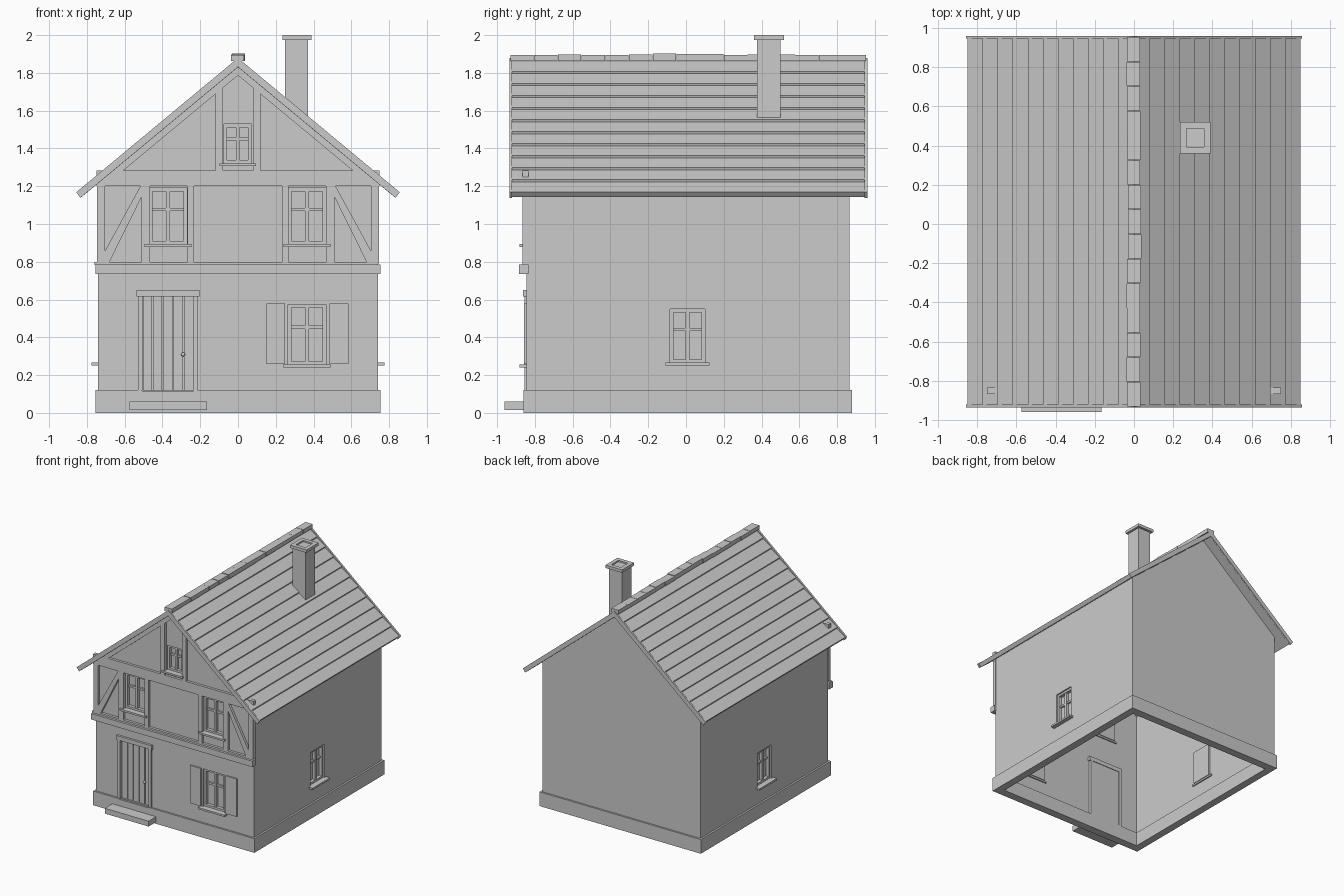
import bpy, bmesh, math, random
from mathutils import Vector

if "Cube" in bpy.data.objects:
    bpy.data.objects.remove(bpy.data.objects["Cube"])

random.seed(4)
grey = bpy.data.materials.new("light grey")
grey.diffuse_color = (0.6, 0.6, 0.6, 1)
grey.use_nodes = True
grey.node_tree.nodes["Principled BSDF"].inputs["Base Color"].default_value = grey.diffuse_color


def finish(name, bm):
    bmesh.ops.recalc_face_normals(bm, faces=bm.faces)
    me = bpy.data.meshes.new(name)
    bm.to_mesh(me)
    bm.free()
    ob = bpy.data.objects.new(name, me)
    bpy.context.collection.objects.link(ob)
    me.materials.append(grey)
    return ob


def box(name, x0, x1, y0, y1, z0, z1):
    bm = bmesh.new()
    bmesh.ops.create_cube(bm, size=1)
    for v in bm.verts:
        v.co = (x0 + (v.co.x + .5) * (x1 - x0), y0 + (v.co.y + .5) * (y1 - y0),
                z0 + (v.co.z + .5) * (z1 - z0))
    return finish(name, bm)


def extrude(name, pts, y0, y1):
    """Extrude an x-z outline along y."""
    bm = bmesh.new()
    f = bm.faces.new([bm.verts.new((x, y0, z)) for x, z in pts])
    r = bmesh.ops.extrude_face_region(bm, geom=[f])
    bmesh.ops.translate(bm, vec=(0, y1 - y0, 0),
                        verts=[v for v in r["geom"] if isinstance(v, bmesh.types.BMVert)])
    return finish(name, bm)


def cut(target, cutter):
    m = target.modifiers.new("opening", 'BOOLEAN')
    m.operation, m.object, m.solver = 'DIFFERENCE', cutter, 'EXACT'
    cutter.hide_render = True
    cutter.hide_set(True)
    cutter.display_type = 'WIRE'


SLOPE = 0.83
PEAK = 1.875            # top of the roof at the middle
FRONT, BACK, SIDE = -0.845, 0.865, 0.74
TIMBER = -0.866

# Hollow wall shell, open at the bottom
def gable(w, drop, z0):
    return [(-w, z0), (w, z0), (w, PEAK - drop - SLOPE * w), (0, PEAK - drop),
            (-w, PEAK - drop - SLOPE * w)]

walls = extrude("walls", gable(SIDE, 0.04, 0.03), FRONT, BACK)
T = 0.03
cut(walls, extrude("wall_hollow_cutter", gable(SIDE - T, 0.08, -0.1), FRONT + T, BACK - T))

# Plinth ring
plinth = box("plinth", -0.755, 0.755, -0.86, 0.88, 0, 0.12)
cut(plinth, box("plinth_hollow_cutter", -0.69, 0.69, -0.79, 0.81, -0.1, 0.2))


# Windows, built for the front wall or turned onto a side wall
def window(label, x0, x1, z0, z1, face, side=0):
    def part(name, a0, a1, d0, d1, h0, h1):
        # a runs along the wall, d is depth into the wall from its face
        if side:
            s = sorted((side * (SIDE - d0), side * (SIDE - d1)))
            return box(label + name, s[0], s[1], a0, a1, h0, h1)
        return box(label + name, a0, a1, face + d0, face + d1, h0, h1)

    cut(walls, part("_opening_cutter", x0, x1, -0.05, 0.08, z0, z1))
    f, xm, zm = 0.018, (x0 + x1) / 2, z0 + (z1 - z0) * 0.62
    part("_glass", x0, x1, 0.04, 0.046, z0, z1)
    part("_frame_left", x0, x0 + f, 0.012, 0.045, z0, z1)
    part("_frame_right", x1 - f, x1, 0.012, 0.045, z0, z1)
    part("_frame_top", x0 + f, x1 - f, 0.012, 0.045, z1 - f, z1)
    part("_frame_bottom", x0 + f, x1 - f, 0.012, 0.045, z0, z0 + f)
    part("_mullion", xm - 0.01, xm + 0.01, 0.018, 0.045, z0 + f, z1 - f)
    part("_glazing_bar", x0 + f, x1 - f, 0.024, 0.045, zm - 0.008, zm + 0.008)
    part("_sill", x0 - 0.024, x1 + 0.024, -0.036, 0.04, z0 - 0.014, z0 + 0.001)


window("lower_window", 0.265, 0.465, 0.255, 0.575, FRONT)
window("upper_left_window", -0.47, -0.27, 0.892, 1.19, FRONT)
window("upper_right_window", 0.265, 0.465, 0.892, 1.19, FRONT)
window("attic_window", -0.075, 0.072, 1.32, 1.53, FRONT)
window("right_wall_window", -0.085, 0.10, 0.265, 0.55, 0, 1)
window("left_wall_window", -0.085, 0.10, 0.265, 0.55, 0, -1)

# Shutters
for n, x in (("left", 0.15), ("right", 0.485)):
    box("shutter_" + n, x, x + 0.1, FRONT - 0.012, FRONT + 0.005, 0.258, 0.578)

# Door, its frame, knob and step
cut(walls, box("door_opening_cutter", -0.507, -0.235, -1, -0.77, 0.12, 0.615))
cut(plinth, box("door_base_cutter", -0.507, -0.235, -1, -0.83, 0.115, 0.2))
for i in range(5):
    x = -0.507 + i * 0.0544
    box("door_plank", x + 0.003, x + 0.0514, FRONT + 0.015, FRONT + 0.04, 0.12, 0.615)
box("door_backing", -0.507, -0.235, FRONT + 0.028, FRONT + 0.05, 0.12, 0.615)
for x0, x1 in ((-0.53, -0.505), (-0.237, -0.215)):
    box("door_post", x0, x1, FRONT - 0.01, FRONT + 0.055, 0.12, 0.62)
box("door_lintel", -0.537, -0.205, FRONT - 0.018, FRONT + 0.055, 0.615, 0.65)
bm = bmesh.new()
bmesh.ops.create_uvsphere(bm, u_segments=12, v_segments=8, radius=0.011)
bmesh.ops.translate(bm, verts=bm.verts, vec=(-0.29, FRONT + 0.008, 0.31))
knob = finish("door_knob", bm)
for p in knob.data.polygons:
    p.use_smooth = True
box("door_step", -0.575, -0.165, -0.96, -0.85, 0.015, 0.06)

# Timber frame: horizontal beams
TB = FRONT + 0.01
box("floor_beam", -0.755, 0.755, -0.885, TB, 0.735, 0.785)
box("floor_plate", -0.76, 0.74, TIMBER, TB, 0.783, 0.80)
box("attic_beam", -0.75, 0.75, TIMBER, TB, 1.2, 1.283)

# Timber frame: mirrored posts, braces and rafters
under = PEAK - 0.04
for s, n in ((-1, "left"), (1, "right")):
    for label, a, b, z0, z1 in (("corner_post", 0.703, 0.747, 0.79, 1.22),
                                ("outer_post", 0.467, 0.512, 0.79, 1.2),
                                ("inner_post", 0.232, 0.268, 0.79, 1.2)):
        x = sorted((s * a, s * b))
        box(label + "_" + n, x[0], x[1], TIMBER, TB, z0, z1)
    extrude("brace_" + n, [(s * x, z) for x, z in
            ((0.703, 0.86), (0.703, 0.80), (0.68, 0.80), (0.512, 1.14),
             (0.512, 1.2), (0.517, 1.2))], TIMBER, TB)
    extrude("king_post_" + n, [(s * 0.08, 1.28), (s * 0.12, 1.28),
            (s * 0.12, under - 0.1), (s * 0.08, under - 0.07)], TIMBER, TB)
    extrude("rafter_" + n, [(0, under), (s * 0.74, under - SLOPE * 0.74),
            (s * 0.67, under - 0.048 - SLOPE * 0.67), (0, under - 0.048)], TIMBER, TB)

# Roof: stepped courses on each slope, with end boards
ROWS, REACH = 11, 0.845
for s, n in ((-1, "left"), (1, "right")):
    pts = [(0, PEAK - 0.045)]
    w = REACH / ROWS
    for i in range(ROWS):
        pts += [(s * i * w, PEAK - 0.015 - SLOPE * i * w),
                (s * ((i + 1) * w + 0.004), PEAK - 0.003 - SLOPE * (i + 1) * w)]
    pts.append((s * (REACH - 0.018), PEAK - 0.045 - SLOPE * (REACH - 0.018)))
    extrude("roof_courses_" + n, pts, -0.925, 0.95)
    for y0, y1 in ((-0.935, -0.92), (0.945, 0.96)):
        extrude("end_board_" + n, [(0, PEAK + 0.004), (s * 0.856, PEAK + 0.004 - SLOPE * 0.856),
                (s * 0.834, PEAK - 0.044 - SLOPE * 0.834), (0, PEAK - 0.044)], y0, y1)

# Ridge caps, slightly uneven
N = 15
for i in range(N):
    y = -0.93 + i * 1.885 / N
    j = random.uniform(-0.004, 0.004)
    box("ridge_cap", -0.034 + j, 0.034 + j, y, y + 1.885 / N - 0.002, 1.862, 1.898 + j)

# Chimney with cap and raised flue rim
box("chimney", 0.25, 0.37, 0.375, 0.5, 1.5, 1.977)
cap = box("chimney_cap", 0.235, 0.39, 0.36, 0.52, 1.975, 2.0)
cut(cap, box("flue_cutter", 0.268, 0.357, 0.393, 0.487, 1.988, 2.1))
